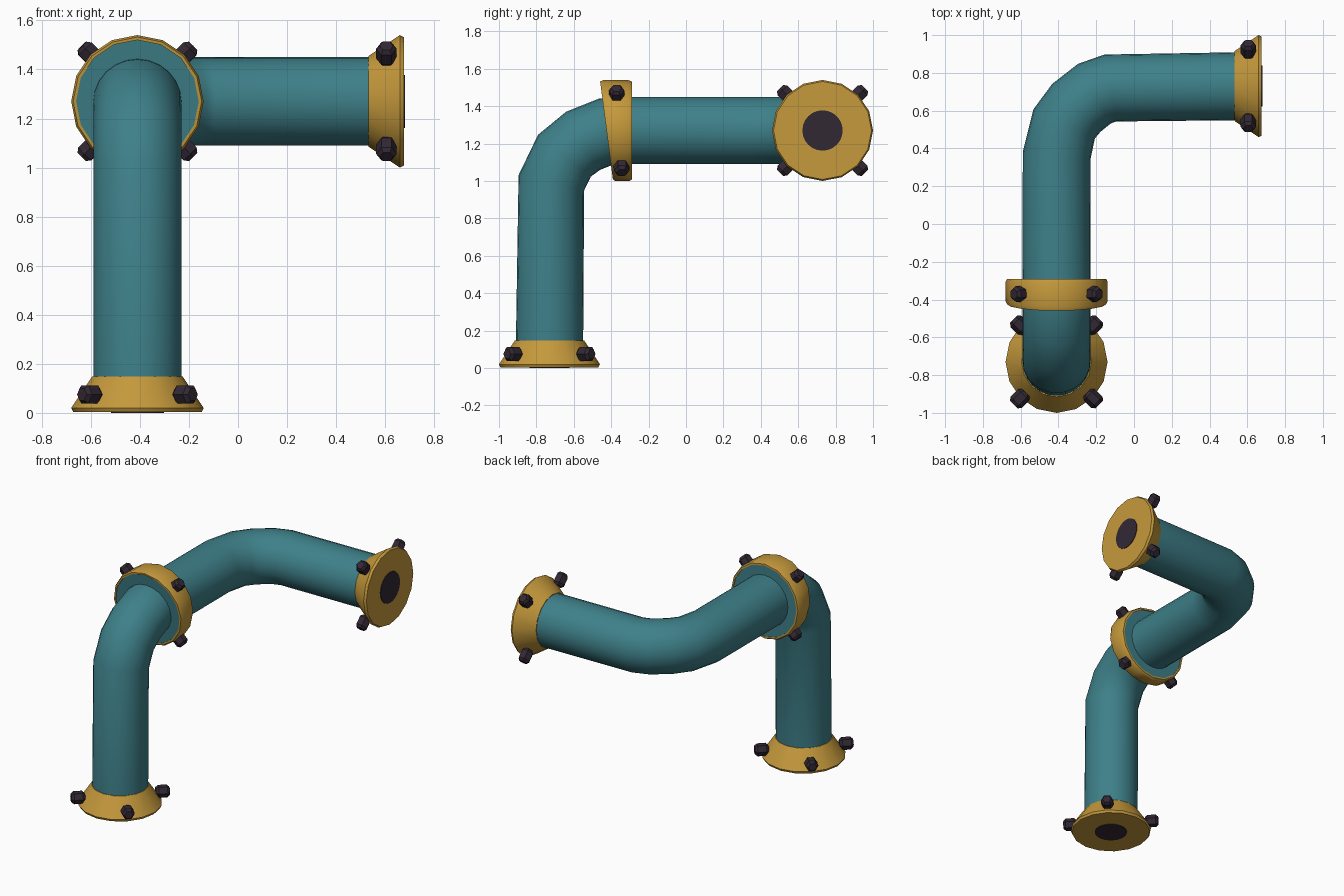
import bpy, bmesh, math
from mathutils import Vector, Matrix

cube = bpy.data.objects.get("Cube")
if cube:
    bpy.data.objects.remove(cube, do_unlink=True)

SIDES = 16
PIPE_R = 0.18


def material(name, rgb):
    m = bpy.data.materials.new(name)
    m.use_nodes = True
    m.diffuse_color = (*rgb, 1)
    m.node_tree.nodes["Principled BSDF"].inputs["Base Color"].default_value = (*rgb, 1)
    return m


teal = material("teal paint", (0.048, 0.215, 0.25))
brass = material("brass", (0.56, 0.32, 0.045))
dark = material("dark metal", (0.032, 0.021, 0.034))


def finish(bm, name, mat, smooth=True):
    bmesh.ops.recalc_face_normals(bm, faces=bm.faces)
    mesh = bpy.data.meshes.new(name)
    bm.to_mesh(mesh)
    bm.free()
    mesh.materials.append(mat)
    ob = bpy.data.objects.new(name, mesh)
    bpy.context.collection.objects.link(ob)
    if smooth:
        bpy.ops.object.select_all(action='DESELECT')
        ob.select_set(True)
        bpy.context.view_layer.objects.active = ob
        bpy.ops.object.shade_smooth_by_angle(angle=math.radians(32))
    return ob


def skin(bm, rings, closed=False):
    """Bridge consecutive vertex rings, capping the ends unless closed."""
    pairs = list(zip(rings, rings[1:]))
    if closed:
        pairs.append((rings[-1], rings[0]))
    for a, b in pairs:
        n = len(a)
        for i in range(n):
            j = (i + 1) % n
            bm.faces.new((a[i], a[j], b[j], b[i]))
    if not closed:
        bm.faces.new(rings[0])
        bm.faces.new(rings[-1])


def lathe(name, profile, place, mat, sides=SIDES, closed=False):
    """Turn (radius, height) pairs; place maps local points to the model."""
    bm = bmesh.new()
    rings = []
    for r, h in profile:
        angles = [math.tau * i / sides for i in range(sides)]
        rings.append([bm.verts.new(place(Vector((r * math.cos(a), r * math.sin(a), h))))
                      for a in angles])
    skin(bm, rings, closed)
    return finish(bm, name, mat)


def pipe(name, path, side):
    """Sweep a round section along a planar path with plane normal side."""
    pts = [Vector(p) for p in path]
    bm = bmesh.new()
    rings = []
    for i, p in enumerate(pts):
        before = (p - pts[i - 1]).normalized() if i else Vector()
        after = (pts[i + 1] - p).normalized() if i < len(pts) - 1 else Vector()
        up = (before + after).normalized().cross(side)
        angles = [math.tau * k / 24 for k in range(24)]
        rings.append([bm.verts.new(p + PIPE_R * (side * math.cos(a) + up * math.sin(a)))
                      for a in angles])
    skin(bm, rings)
    return finish(bm, name, teal)


def bolts(name, place, height):
    """Four chamfered hexagonal bolt heads pointing outward on the diagonals."""
    for k in range(4):
        a = math.tau * (k + 0.5) / 4
        out = Vector((math.cos(a), math.sin(a), 0))
        centre = place(out * 0.275 + Vector((0, 0, height)))
        axis = (centre - place(Vector((0, 0, height)))).normalized()
        turn = axis.to_track_quat('Z', 'Y').to_matrix()
        profile = [(0.028, -0.045), (0.042, -0.028), (0.042, 0.028), (0.028, 0.045)]
        lathe(f"{name}_{k + 1}", profile, lambda v: centre + turn @ v, dark, 6)


# Upright pipe and its bend into the collar
pipe("upright_pipe", [(-0.41, -0.73, 0.1), (-0.41, -0.72, 0.99), (-0.41, -0.65, 1.135),
                      (-0.41, -0.55, 1.215), (-0.41, -0.425, 1.265), (-0.41, -0.36, 1.27)],
     Vector((1, 0, 0)))

# Horizontal pipe turning toward the left end
pipe("horizontal_pipe", [(-0.41, -0.36, 1.27), (-0.41, 0.36, 1.27), (-0.37, 0.53, 1.27),
                         (-0.305, 0.615, 1.27), (-0.21, 0.69, 1.27), (-0.125, 0.72, 1.27),
                         (0.6, 0.73, 1.27)],
     Vector((0, 0, 1)))

# Flared end flanges, each with a dark opening and bolts
base = Matrix.Translation((-0.41, -0.73, 0))
end = Matrix.Translation((0.68, 0.73, 1.27)) @ Matrix.Rotation(-math.pi / 2, 4, 'Y')
for label, frame in (("base", base), ("end", end)):
    put = lambda v, m=frame: m @ v
    lathe(label + "_flange", [(0.262, 0.004), (0.27, 0.02), (0.185, 0.148)], put, brass)
    lathe(label + "_opening", [(0.108, 0), (0.108, 0.008)], put, dark, 24)
    bolts(label + "_bolt", put, 0.075)


# Wedge collar, thicker at the top, around a flat teal core
def wedge(v):
    return Vector((-0.41 + v.x, -0.29 - v.z * (0.135 + 0.13 * v.y), 1.27 + v.y))


lathe("collar", [(0.25, 0), (0.262, 0), (0.27, 0.12), (0.27, 0.88), (0.262, 1), (0.25, 1)],
      wedge, brass, closed=True)
lathe("collar_core", [(0.25, 0.04), (0.25, 0.96)], wedge, teal)
bolts("collar_bolt", wedge, 0.5)
